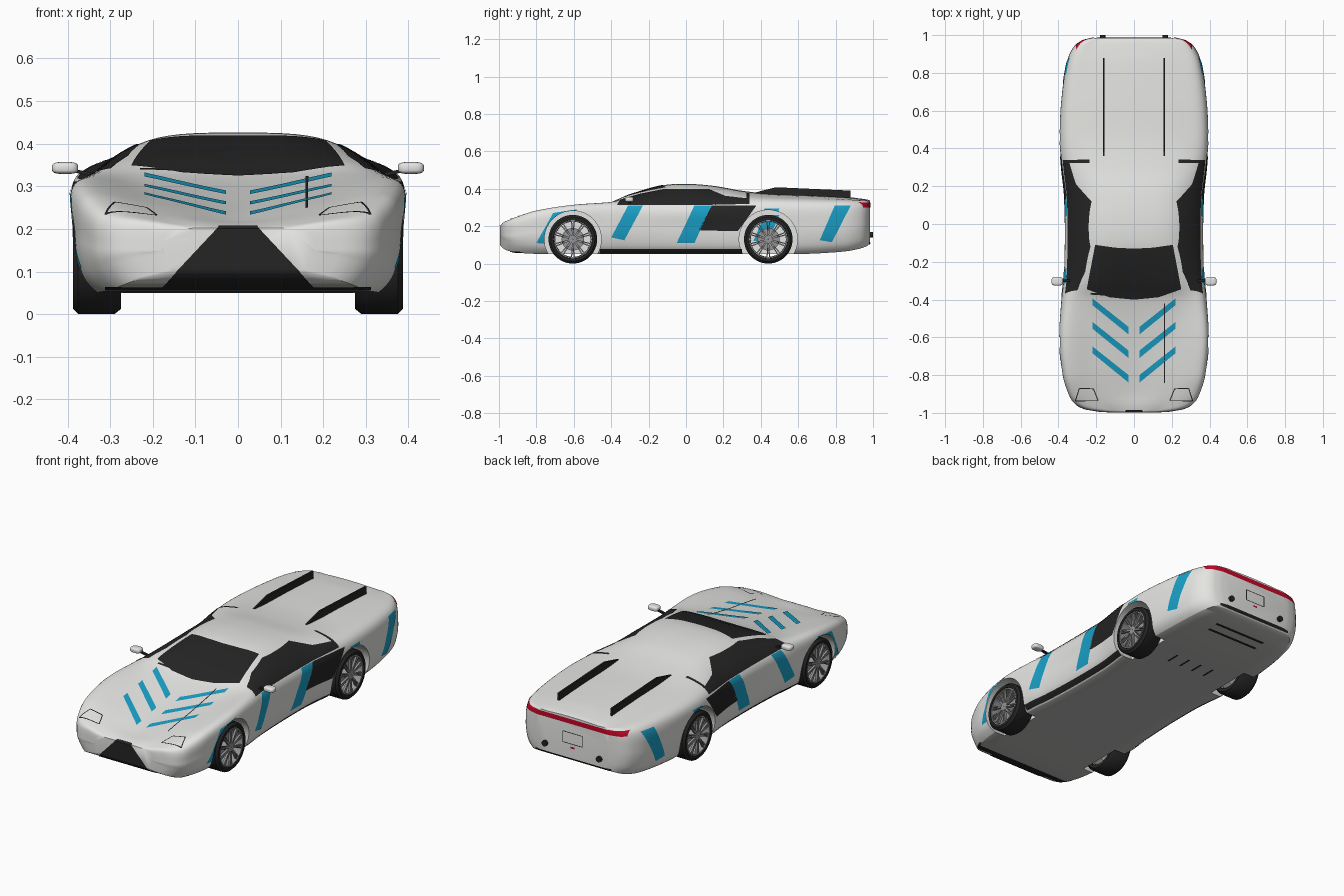
import bpy, bmesh, math
from mathutils import Vector, Matrix
from mathutils.bvhtree import BVHTree

if "Cube" in bpy.data.objects:
    bpy.data.objects.remove(bpy.data.objects["Cube"])


def material(name, rgb):
    m = bpy.data.materials.new(name)
    m.diffuse_color = (*rgb, 1)
    m.use_nodes = True
    m.node_tree.nodes["Principled BSDF"].inputs["Base Color"].default_value = m.diffuse_color
    return m


WHITE = material("body white", (0.78, 0.78, 0.76))
BLACK = material("black", (0.018, 0.018, 0.018))
BLUE = material("stripe blue", (0.01, 0.35, 0.57))
RED = material("tail red", (0.55, 0.002, 0.02))
GREY = material("wheel grey", (0.3, 0.3, 0.31))
FLOOR = material("floor grey", (0.5, 0.5, 0.49))


def make(name, bm, mats, smooth=True):
    me = bpy.data.meshes.new(name)
    bm.to_mesh(me)
    bm.free()
    for m in mats:
        me.materials.append(m)
    ob = bpy.data.objects.new(name, me)
    bpy.context.collection.objects.link(ob)
    if smooth:
        soften(ob)
    return ob


def soften(ob):
    bpy.ops.object.select_all(action='DESELECT')
    ob.select_set(True)
    bpy.context.view_layer.objects.active = ob
    bpy.ops.object.shade_smooth_by_angle(angle=math.radians(40))


# Body stations: y, half width, floor z, belt x, belt z, roof edge x, roof edge z, centre z
ST = [
    (-.995, .18, .10, .16, .195, .08, .202, .202), (-.98, .265, .083, .24, .214, .12, .210, .207),
    (-.95, .315, .068, .295, .228, .15, .222, .213), (-.9, .345, .058, .327, .248, .17, .236, .219),
    (-.8, .375, .052, .357, .280, .19, .258, .238), (-.6, .392, .05, .375, .310, .20, .288, .276),
    (-.4, .384, .05, .365, .316, .235, .328, .323), (-.3, .372, .05, .356, .312, .235, .364, .366),
    (-.13, .363, .05, .352, .310, .215, .400, .417), (0, .361, .05, .352, .310, .21, .408, .426),
    (.15, .364, .05, .354, .313, .215, .398, .415), (.3, .382, .05, .37, .320, .25, .375, .389),
    (.45, .391, .05, .378, .325, .25, .362, .373), (.65, .384, .052, .368, .324, .24, .356, .366),
    (.85, .357, .065, .338, .322, .22, .347, .357), (.93, .325, .08, .305, .322, .20, .341, .348),
    (.97, .28, .095, .265, .323, .18, .336, .342), (.985, .22, .11, .21, .322, .14, .333, .337)]


def hermite(p0, p1, m0, m1, t):
    return (p0 * (2*t**3 - 3*t*t + 1) + m0 * (t**3 - 2*t*t + t)
            + p1 * (3*t*t - 2*t**3) + m1 * (t**3 - t*t))


def station(y):
    i = max(k for k in range(len(ST) - 1) if ST[k][0] <= y + 1e-9)
    h = ST[i+1][0] - ST[i][0]

    def slope(k, c):
        a, b = max(k - 1, 0), min(k + 1, len(ST) - 1)
        return (ST[b][c] - ST[a][c]) / (ST[b][0] - ST[a][0])
    t = (y - ST[i][0]) / h
    return [hermite(ST[i][c], ST[i+1][c], slope(i, c) * h, slope(i+1, c) * h, t) for c in range(1, 8)]


def half_section(y):
    w, zb, bx, bz, rx, rz, zc = station(y)
    p = [Vector(q) for q in ((-rx, rz), (0, zc), (rx, rz), (bx, bz), (w, .45*zb + .55*bz),
                             (.96*w, zb + .045), (.86*w, zb), (.8*w, zb))]
    out = []
    for i in range(1, 6):
        for k in range(8):
            out.append(hermite(p[i], p[i+1], (p[i+1] - p[i-1]) / 2, (p[i+2] - p[i]) / 2, k / 8))
    return out + [Vector((.86*w * f, zb)) for f in (1, .75, .5, .25, 0)]


# Body shell lofted through the stations
ys = []
for a, b in zip(ST, ST[1:]):
    n = max(3, round((b[0] - a[0]) / .015))
    ys += [a[0] + (b[0] - a[0]) * k / n for k in range(n)]
ys.append(ST[-1][0])
bm = bmesh.new()
rings = []
for y in ys:
    half = half_section(y)
    pts = half + [Vector((-q.x, q.y)) for q in half[-2:0:-1]]
    rings.append([bm.verts.new((q.x, y, q.y)) for q in pts])
N = len(rings[0])
for r0, r1 in zip(rings, rings[1:]):
    for k in range(N):
        bm.faces.new((r0[k], r0[(k+1) % N], r1[(k+1) % N], r1[k]))
bm.faces.new(rings[0])
bm.faces.new(rings[-1][::-1])
bmesh.ops.recalc_face_normals(bm, faces=bm.faces)
for f in bm.faces:
    if f.normal.z < -.9 and f.calc_center_median().z < .1:
        f.material_index = 1
tree = BVHTree.FromBMesh(bm)
body = make("body", bm, [WHITE, FLOOR], False)

# Wheel arches cut from the body
AXLES = ((-.605, .152), (.44, .156))
cutters = []
for y, r in AXLES:
    for s in (1, -1):
        bm = bmesh.new()
        bmesh.ops.create_cone(bm, cap_ends=True, segments=64, radius1=r, radius2=r, depth=.26,
                              matrix=Matrix.Translation((s*.4, y, .13)) @ Matrix.Rotation(math.pi/2, 4, 'Y'))
        cut = make("arch_cutter", bm, [WHITE], False)
        cut.hide_render = True
        cutters.append(cut)
        mod = body.modifiers.new("arch", 'BOOLEAN')
        mod.operation, mod.solver, mod.object = 'DIFFERENCE', 'EXACT', cut
ev = body.evaluated_get(bpy.context.evaluated_depsgraph_get())
cut_mesh = bpy.data.meshes.new_from_object(ev)
body.modifiers.clear()
body.data = cut_mesh
for c in cutters:
    bpy.data.objects.remove(c)
soften(body)

RAYS = {'top': lambda u, v: ((u, v, 2), (0, 0, -1)), 'bottom': lambda u, v: ((u, v, -2), (0, 0, 1)),
        'front': lambda u, v: ((u, -3, v), (0, 1, 0)), 'back': lambda u, v: ((u, 3, v), (0, -1, 0)),
        'side': lambda u, v: ((2, u, v), (-1, 0, 0))}


def panel(name, mat, view, low, high, sides=(1,), n=14, m=12):
    """Thin skin laid on the body between two edge lines."""
    for s in sides:
        bm = bmesh.new()
        grid, normals = [], {}
        cols = [(i, k / n) for i in range(len(low) - 1) for k in range(n)] + [(len(low) - 2, 1)]
        for i, t in cols:
            a = Vector(low[i]).lerp(Vector(low[i+1]), t)
            b = Vector(high[i]).lerp(Vector(high[i+1]), t)
            col = []
            for j in range(m + 1):
                o, d = RAYS[view](*a.lerp(b, j / m))
                hit, nor, _, _ = tree.ray_cast(Vector((o[0]*s, o[1], o[2])), Vector((d[0]*s, d[1], d[2])))
                v = None
                if hit:
                    v = bm.verts.new(hit + nor * .0025)
                    normals[v] = nor
                col.append(v)
            grid.append(col)
        for c0, c1 in zip(grid, grid[1:]):
            for j in range(m):
                q = (c0[j], c1[j], c1[j+1], c0[j+1])
                if None in q:
                    continue
                c = sum((v.co for v in q), Vector()) / 4
                if view == 'side' and any(math.hypot(c.y - y, c.z - .13) < r for y, r in AXLES):
                    continue
                f = bm.faces.new(q)
                f.normal_update()
                if f.normal.dot(normals[q[0]]) < 0:
                    f.normal_flip()
        make(name, bm, [mat])


def line(name, mat, view, p, q, sides=(1,), t=.004):
    d = (Vector(q) - Vector(p)).normalized() * t / 2
    e = Vector((-d.y, d.x))
    panel(name, mat, view, [Vector(p) - e, Vector(q) - e], [Vector(p) + e, Vector(q) + e], sides, 12, 1)


BOTH = (1, -1)
# Glass
panel("windshield", BLACK, 'top', [(-.25, -.345), (-.13, -.387), (0, -.40), (.13, -.387), (.25, -.345)],
      [(-.205, -.11), (-.1, -.125), (0, -.13), (.1, -.125), (.205, -.11)])
panel("side_window", BLACK, 'side', [(-.37, .313), (-.25, .312), (-.12, .312), (.1, .312), (.2, .314), (.34, .318)],
      [(-.35, .34), (-.25, .370), (-.12, .396), (.12, .397), (.21, .360), (.34, .345)], BOTH)
line("window_rear_bar", BLACK, 'top', (.235, .332), (.375, .332), BOTH, .016)
# Side stripes, vent and sill
for low, high in (([(-.40, .14), (-.33, .125)], [(-.31, .31), (-.23, .31)]),
                  ([(-.05, .11), (.045, .11)], [(.045, .31), (.137, .31)]),
                  ([(.715, .125), (.78, .115)], [(.795, .31), (.88, .31)]),
                  ([(-.80, .11), (-.72, .105)], [(-.71, .27), (-.58, .29)]),
                  ([(.35, .1), (.43, .1)], [(.42, .295), (.50, .295)])):
    panel("side_stripe", BLUE, 'side', low, high, BOTH, 40, 40)
panel("side_vent", BLACK, 'side', [(.067, .178), (.277, .173)], [(.138, .31), (.377, .31)], BOTH, 40, 30)
panel("sill", BLACK, 'side', [(-.46, .056), (.3, .056)], [(-.46, .08), (.3, .08)], BOTH, 30, 4)
# Stripe continued on the rear wheel well wall
for s in BOTH:
    bm = bmesh.new()
    quad = [(.36, .12), (.44, .12), (.5, .26), (.42, .26)]
    bm.faces.new([bm.verts.new((s*.273, y, z)) for y, z in quad[::s]])
    make("well_stripe", bm, [BLUE], False)
# Hood chevrons, hood line and headlight outlines
for y in (-.393, -.518, -.648):
    panel("hood_stripe", BLUE, 'top', [(.22, y - .036), (.028, y - .192)], [(.22, y), (.028, y - .152)], BOTH)
line("hood_line", BLACK, 'top', (.162, -.42), (.162, -.84), t=.006)
lamp = [(.31, -.935), (.29, -.87), (.215, -.872), (.19, -.935)]
for p, q in zip(lamp, lamp[1:] + lamp[:1]):
    line("headlight_outline", BLACK, 'top', p, q, BOTH, .005)
line("wiper", BLACK, 'front', (-.08, .331), (.08, .331), t=.008)
line("wiper_blade", BLACK, 'top', (-.23, -.368), (-.14, -.374), t=.01)
# Nose grille and splitter
panel("grille", BLACK, 'front', [(-.18, .062), (-.045, .206)], [(.18, .062), (.045, .206)], (1,), 30, 24)
panel("splitter", BLACK, 'front', [(-.31, .058), (.31, .058)], [(-.31, .065), (.31, .065)], (1,), 40, 3)
# Tail light, plate frame, lower slot
panel("tail_light", RED, 'back', [(-.305, .300), (.305, .300)], [(-.305, .326), (.305, .326)], (1,), 80, 4)
plate = [(-.06, .19), (.06, .19), (.06, .25), (-.06, .25)]
for p, q in zip(plate, plate[1:] + plate[:1]):
    line("plate_frame", BLACK, 'back', p, q)
panel("fog_light", RED, 'back', [(-.012, .165), (.012, .165)], [(-.012, .175), (.012, .175)], (1,), 2, 2)
panel("rear_slot", BLACK, 'back', [(-.23, .10), (.23, .10)], [(-.23, .112), (.23, .112)], (1,), 30, 3)
# Underside slots
for x in (-.12, -.04, .04, .12):
    line("floor_slot", BLACK, 'bottom', (x, .42), (x, .5), t=.012)
for y in (.8, .86):
    line("diffuser_slot", BLACK, 'bottom', (-.16, y), (.16, y), t=.016)

# Rear deck fins
for s in BOTH:
    bm = bmesh.new()
    prof = [(.34, .372), (.48, .408), (.88, .39), (.88, .345), (.34, .36)]
    f = bm.faces.new([bm.verts.new((s*.16 - .005, y, z)) for y, z in prof])
    ext = bmesh.ops.extrude_face_region(bm, geom=[f])['geom']
    bmesh.ops.translate(bm, vec=(.01, 0, 0), verts=[v for v in ext if isinstance(v, bmesh.types.BMVert)])
    bmesh.ops.recalc_face_normals(bm, faces=bm.faces)
    make("deck_fin", bm, [BLACK], False)

# Mirrors and exhausts
for s in BOTH:
    bm = bmesh.new()
    bmesh.ops.create_uvsphere(bm, u_segments=32, v_segments=16, radius=1)
    for v in bm.verts:
        c = [math.copysign(abs(q) ** .6, q) for q in v.co]
        v.co = (s*.406 + c[0]*.031, -.303 + c[1]*.023, .343 + c[2]*.014)
    make("mirror", bm, [WHITE])
    bm = bmesh.new()
    bmesh.ops.create_cube(bm, matrix=Matrix.Translation((s*.363, -.3, .332)) @ Matrix.Rotation(-s*.2, 4, 'Y')
                          @ Matrix.Diagonal((.05, .014, .008, 1)))
    make("mirror_arm", bm, [BLACK], False)
    bm = bmesh.new()
    bmesh.ops.create_cone(bm, cap_ends=True, segments=20, radius1=.015, radius2=.015, depth=.06,
                          matrix=Matrix.Translation((s*.165, .97, .155)) @ Matrix.Rotation(math.pi/2, 4, 'X'))
    make("exhaust", bm, [BLACK])


# Wheels: tyre, rim barrel, hub, brake disc and spokes
def lathe(bm, prof, mat, n=48):
    rows = [[bm.verts.new((x, r*math.cos(a), r*math.sin(a))) for x, r in prof]
            for a in (2*math.pi*k/n for k in range(n))]
    for i in range(n):
        for j in range(len(prof)):
            k = (j + 1) % len(prof)
            bm.faces.new((rows[i][j], rows[i][k], rows[(i+1) % n][k], rows[(i+1) % n][j])).material_index = mat


bm = bmesh.new()
lathe(bm, [(-.057, .1), (-.057, .118), (-.042, .13), (.043, .13), (.055, .118), (.055, .104), (.048, .1)], 0)
lathe(bm, [(.052, .106), (.052, .096), (-.04, .094), (-.04, .104)], 1)
lathe(bm, [(.05, .022), (.05, .002), (-.04, .002), (-.04, .022)], 1, 20)
lathe(bm, [(.005, .06), (.005, .02), (-.005, .02), (-.005, .06)], 1, 32)
for k in range(10):
    for off in (-.07, .07):
        mat = (Matrix.Rotation(2*math.pi*k/10 + off, 4, 'X') @ Matrix.Translation((.044, 0, .057))
               @ Matrix.Diagonal((.012, .006, .084, 1)))
        for v in bmesh.ops.create_cube(bm, matrix=mat)['verts']:
            for f in v.link_faces:
                f.material_index = 1
bmesh.ops.recalc_face_normals(bm, faces=bm.faces)
first = make("wheel", bm, [BLACK, GREY])
first.location = (.332, AXLES[0][0], .13)
for s, y in ((-1, AXLES[0][0]), (1, AXLES[1][0]), (-1, AXLES[1][0])):
    w = bpy.data.objects.new("wheel", first.data)
    w.location = (s*.332, y, .13)
    w.rotation_euler.z = 0 if s > 0 else math.pi
    bpy.context.collection.objects.link(w)
